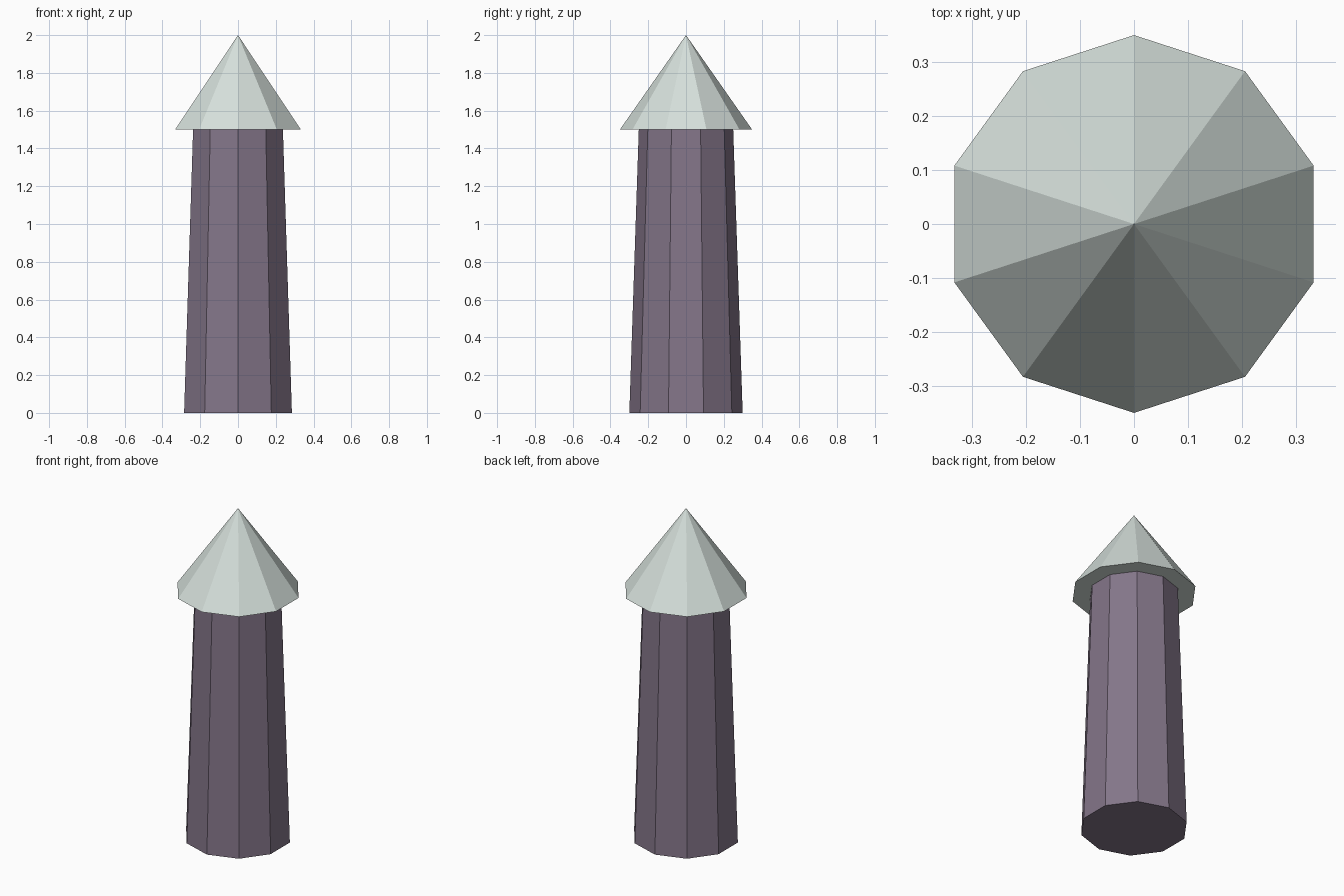
import bpy
import bmesh
import math

if "Cube" in bpy.data.objects:
    bpy.data.objects.remove(bpy.data.objects["Cube"])

SIDES = 10


def material(name, rgb):
    mat = bpy.data.materials.new(name)
    mat.diffuse_color = (*rgb, 1.0)
    mat.use_nodes = True
    mat.node_tree.nodes["Principled BSDF"].inputs["Base Color"].default_value = mat.diffuse_color
    return mat


def ring(bm, radius, z):
    # Ten-sided ring with corners pointing to +y and -y
    return [bm.verts.new((radius * math.cos(a), radius * math.sin(a), z))
            for a in (math.pi / 2 + 2 * math.pi * i / SIDES for i in range(SIDES))]


def add_part(name, mat, r_bottom, z_bottom, r_top, z_top):
    # Tapered prism, or a pyramid when the top radius is zero
    bm = bmesh.new()
    low = ring(bm, r_bottom, z_bottom)
    bm.faces.new(low[::-1])
    if r_top:
        high = ring(bm, r_top, z_top)
        bm.faces.new(high)
    else:
        tip = bm.verts.new((0, 0, z_top))
    for i in range(SIDES):
        j = (i + 1) % SIDES
        if r_top:
            bm.faces.new((low[i], low[j], high[j], high[i]))
        else:
            bm.faces.new((low[i], low[j], tip))
    mesh = bpy.data.meshes.new(name)
    bm.to_mesh(mesh)
    bm.free()
    mesh.materials.append(mat)
    obj = bpy.data.objects.new(name, mesh)
    bpy.context.collection.objects.link(obj)
    return obj


stone = material("purple grey stone", (0.23, 0.18, 0.25))
slate = material("pale green grey roof", (0.67, 0.745, 0.71))

# Tapered tower shaft
add_part("tower_shaft", stone, 0.30, 0.0, 0.25, 1.5)
# Overhanging pointed roof
add_part("tower_roof", slate, 0.35, 1.5, 0.0, 2.0)
